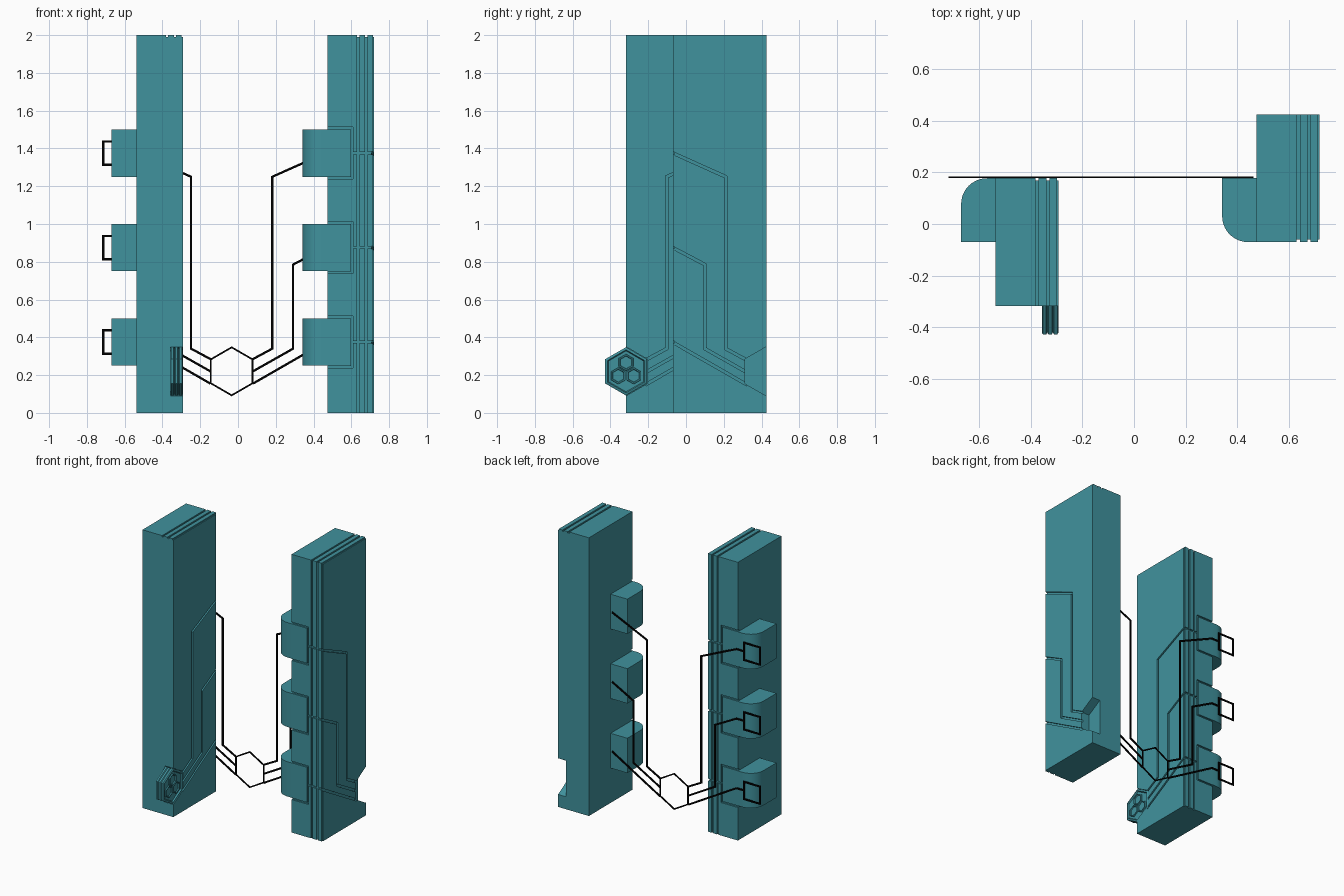
import bpy, bmesh, math
from mathutils import Vector, Matrix

if "Cube" in bpy.data.objects:
    bpy.data.objects.remove(bpy.data.objects["Cube"])


def material(name, rgb):
    m = bpy.data.materials.new(name)
    m.use_nodes = True
    m.diffuse_color = (*rgb, 1)
    bsdf = next(n for n in m.node_tree.nodes if n.type == 'BSDF_PRINCIPLED')
    bsdf.inputs["Base Color"].default_value = (*rgb, 1)
    return m


TEAL = material("teal", (0.051, 0.287, 0.337))
BLACK = material("black", (0.0, 0.0, 0.0))


def make(name, bm, mat):
    bmesh.ops.recalc_face_normals(bm, faces=bm.faces)
    me = bpy.data.meshes.new(name)
    bm.to_mesh(me)
    bm.free()
    me.materials.append(mat)
    ob = bpy.data.objects.new(name, me)
    bpy.context.collection.objects.link(ob)
    return ob


def loft(bm, rings, loop=False):
    """Skin a list of equal point rings; cap the ends unless looped."""
    vs = [[bm.verts.new(p) for p in r] for r in rings]
    n = len(vs[0])
    pairs = list(zip(vs, vs[1:])) + ([(vs[-1], vs[0])] if loop else [])
    for a, b in pairs:
        for i in range(n):
            j = (i + 1) % n
            bm.faces.new((a[i], a[j], b[j], b[i]))
    if not loop:
        bm.faces.new(vs[0])
        bm.faces.new(vs[-1])


def box(bm, lo, hi):
    corners = [(lo[0], lo[1]), (hi[0], lo[1]), (hi[0], hi[1]), (lo[0], hi[1])]
    loft(bm, [[(x, y, z) for x, y in corners] for z in (lo[2], hi[2])])


def strip(bm, pts, width, place, d0, d1, closed=False):
    """Mitred flat bar along a 2D path; place(u, w, d) maps it to space."""
    pts = [Vector(p) for p in pts]
    n = len(pts)
    rings = []
    for i, p in enumerate(pts):
        a = pts[i - 1] if i or closed else None
        b = pts[(i + 1) % n] if i < n - 1 or closed else None
        dirs = [d.normalized() for d in ([p - a] if a else []) + ([b - p] if b else [])]
        t = sum(dirs, Vector((0, 0))).normalized()
        off = Vector((-t.y, t.x)) * width / 2 / max(t.dot(dirs[0]), 0.3)
        l, r = p + off, p - off
        rings.append([place(*l, d0), place(*r, d0), place(*r, d1), place(*l, d1)])
    loft(bm, rings, closed)


def hexagon(r, cu=0, cw=0):
    return [(cu + r * math.sin(k * math.pi / 3), cw + r * math.cos(k * math.pi / 3))
            for k in range(6)]


def hex_lathe(bm, profile, y, z):
    """Six-sided turned shape along x from (x, radius) pairs."""
    loft(bm, [[(x, u, w) for u, w in hexagon(r, y, z)] for x, r in profile])


# Shared layout: circuit tracks run outwards from a hexagon
HEX_Z, HEX_R, HALF = 0.22, 0.13, 0.1126
LEVELS = (0.375, 0.875, 1.375)
TRACKS = [
    [(HALF, 0.285), (0.215, 0.34), (0.215, 1.25), (0.495, LEVELS[2])],
    [(HALF, HEX_Z), (0.325, 0.34), (0.325, 0.785), (0.495, LEVELS[1])],
    [(HALF, 0.155), (0.495, LEVELS[0])],
]
X0, X1, Y0, Y1 = 0.475, 0.72, -0.07, 0.425
WIRE_Y = 0.1775

# Left pillar, with grooves and a hexagonal notch cut out of it
bm = bmesh.new()
box(bm, (X0, Y0, 0), (X1, Y1, 2))
left_pillar = make("left_pillar", bm, TEAL)
cutters = []


def cut(build):
    c = bmesh.new()
    build(c)
    ob = make("groove_cutter", c, TEAL)
    ob.hide_render = True
    cutters.append(ob)
    mod = left_pillar.modifiers.new("groove", 'BOOLEAN')
    mod.operation, mod.solver, mod.object = 'DIFFERENCE', 'EXACT', ob


G, D = 0.006, 0.009
for x in (0.637, 0.679, 0.7205):
    cut(lambda c: box(c, (x - G, Y0 - 0.1, -0.1), (x + G, Y0 + D, 2.1)))
    cut(lambda c: box(c, (x - G, Y0 - 0.1, 2 - D), (x + G, Y1 + 0.1, 2.1)))
for z in LEVELS:
    cut(lambda c: box(c, (0.606, Y0 - 0.1, z - G), (X1 + 0.1, Y0 + D * 1.1, z + G)))
    frame = [(X0 - 0.05, z + 0.132), (0.604, z + 0.132),
             (0.604, z - 0.132), (X0 - 0.05, z - 0.132)]
    cut(lambda c: strip(c, frame, 0.012, lambda u, w, d: (u, d, w), Y0 - 0.1, Y0 + 0.011))
for track in TRACKS:
    u, w = track[-1]
    path = [(track[0][0] - 0.01, track[0][1] - 0.006)] + track[1:-1] + [(u + 0.012, w + 0.006)]
    cut(lambda c: strip(c, path, 0.014, lambda u, w, d: (d, Y1 - u, w), X1 - 0.012, X1 + 0.1))
cut(lambda c: hex_lathe(c, [(X1 - 0.065, HEX_R), (X1 + 0.1, HEX_R)], Y1, HEX_Z))

deps = bpy.context.evaluated_depsgraph_get()
carved = bpy.data.meshes.new_from_object(left_pillar.evaluated_get(deps))
left_pillar.modifiers.clear()
left_pillar.data = carved
for ob in cutters:
    bpy.data.objects.remove(ob)

# Rounded lugs on the inner side of the left pillar
R = 0.1
lug_profile = [(X0 + 0.01, Y0), (X0 + 0.01, WIRE_Y), (0.342, WIRE_Y)]
lug_profile += [(0.342 + R - R * math.cos(a), Y0 + R - R * math.sin(a))
                for a in (k * math.pi / 20 for k in range(11))]
lugs = []
for name, z in zip(("lower", "middle", "upper"), LEVELS):
    bm = bmesh.new()
    loft(bm, [[(x, y, h) for x, y in lug_profile] for h in (z - 0.125, z + 0.125)])
    lugs.append(make(f"left_{name}_lug", bm, TEAL))

# Right pillar and lugs: front-to-back mirrored copies
flip = Matrix.Translation((-1.0125, 0.1075, 0)) @ Matrix.Scale(-1, 4, (0, 1, 0))
for ob in [left_pillar] + lugs[:]:
    twin = ob.copy()
    twin.data = ob.data.copy()
    twin.name = ob.name.replace("left", "right")
    twin.data.transform(flip)
    twin.data.flip_normals()
    bpy.context.collection.objects.link(twin)
    if ob is not left_pillar:
        lugs.append(twin)

# Hexagonal key seated in the notch of the right pillar
KX, KY = -0.2925, 0.1075 - Y1
bm = bmesh.new()
ribs = []
for k in range(3):
    x = KX - 0.065 + k * 0.0215
    ribs += [(x, 0.12), (x + 0.004, 0.128), (x + 0.017, 0.128), (x + 0.021, 0.12)]
hex_lathe(bm, ribs + [(KX, 0.114), (KX - 0.01, 0.108)], KY, HEX_Z)
make("hex_key", bm, TEAL)

# Three cells inside the key
bm = bmesh.new()
for k in range(3):
    a = k * 2 * math.pi / 3
    y, z = KY + 0.047 * math.sin(a), HEX_Z + 0.047 * math.cos(a)
    hex_lathe(bm, [(KX - 0.012, 0.045), (KX - 0.002, 0.043),
                   (KX - 0.002, 0.036), (KX - 0.009, 0.033)], y, z)
make("hex_key_cells", bm, TEAL)

# Flat black wire circuit between the pillars
CX = -0.0335
flat = lambda u, w, d: (u, d, w)
bm = bmesh.new()
DEPTH = (WIRE_Y + 0.001, WIRE_Y + 0.007)
strip(bm, hexagon(HEX_R - 0.003, CX, HEX_Z), 0.009, flat, *DEPTH, closed=True)
for track in TRACKS:
    strip(bm, [(CX + u, w) for u, w in track], 0.012, flat, *DEPTH)
    tail = [(CX - u, w) for u, w in track] + [(-0.587, track[-1][1])]
    strip(bm, tail, 0.012, flat, *DEPTH)
for z in LEVELS:
    s = 0.062
    square = [(-0.652 + a * s, z + b * s) for a, b in ((-1, -1), (1, -1), (1, 1), (-1, 1))]
    strip(bm, square, 0.012, flat, *DEPTH, closed=True)
make("wire_circuit", bm, BLACK)

# Smooth the rounded lug corners
bpy.ops.object.select_all(action='DESELECT')
for ob in lugs:
    ob.select_set(True)
bpy.context.view_layer.objects.active = lugs[0]
bpy.ops.object.shade_smooth_by_angle(angle=math.radians(30))
